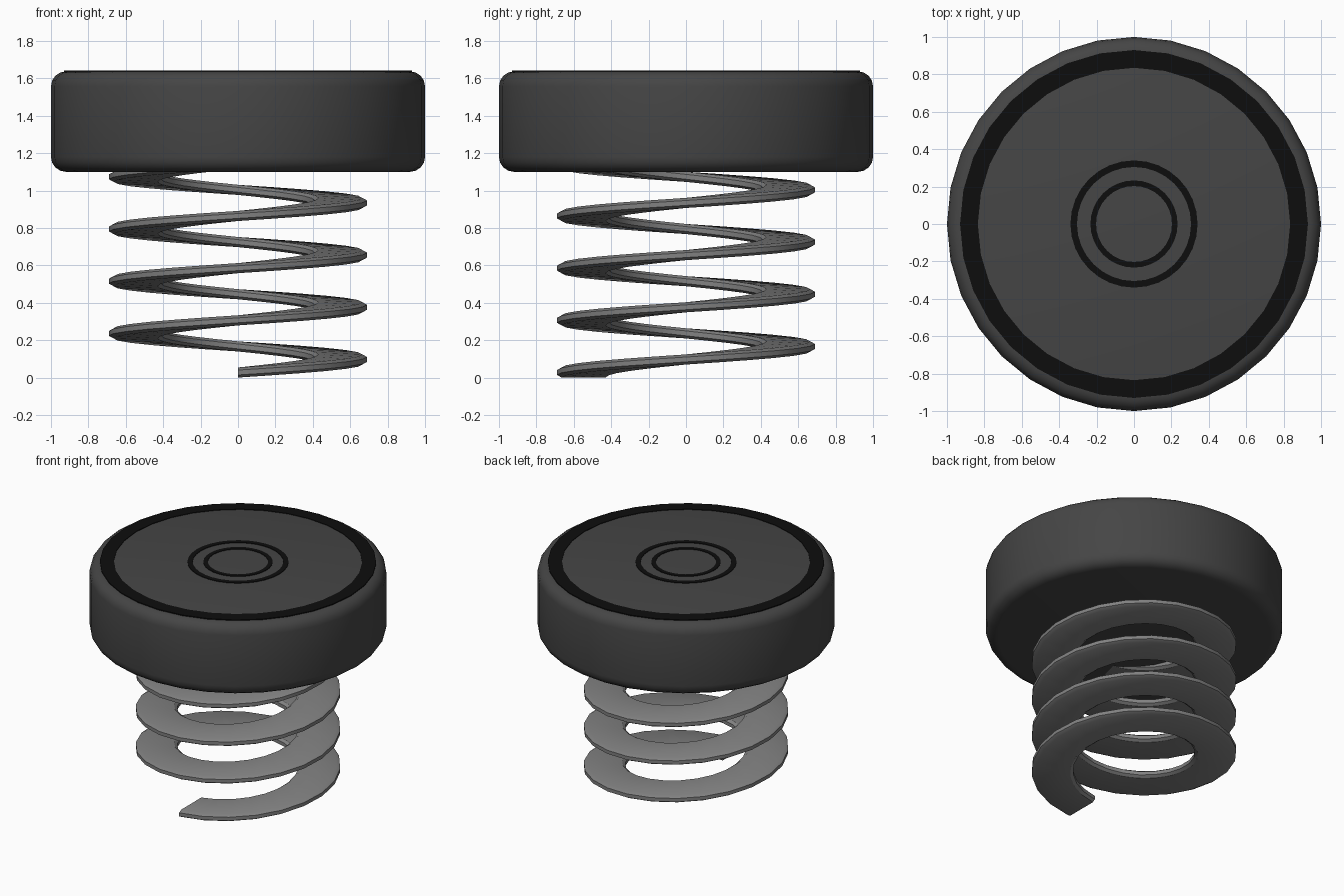
import bpy, bmesh
from math import sin, cos, pi, radians

if "Cube" in bpy.data.objects:
    bpy.data.objects.remove(bpy.data.objects["Cube"])

SIDES = 32


def material(name, v):
    m = bpy.data.materials.new(name)
    m.diffuse_color = (v, v, v, 1)
    m.use_nodes = True
    m.node_tree.nodes["Principled BSDF"].inputs["Base Color"].default_value = m.diffuse_color
    return m


def sweep(name, profile, mat, steps, turns=None, pitch=0.0):
    """Revolve a closed (r, z) profile; with turns it becomes a capped helix from the front."""
    bm = bmesh.new()
    count = steps if turns is None else int(steps * turns) + 1
    rows = []
    for i in range(count):
        a = -pi / 2 + 2 * pi * i / steps
        rows.append([bm.verts.new((r * cos(a), r * sin(a), z + pitch * i / steps))
                     for r, z in profile])
    n = len(profile)
    for i in range(count if turns is None else count - 1):
        a, b = rows[i], rows[(i + 1) % count]
        for j in range(n):
            k = (j + 1) % n
            bm.faces.new((a[j], b[j], b[k], a[k]))
    if turns is not None:
        bm.faces.new(rows[0])
        bm.faces.new(rows[-1])
    bmesh.ops.remove_doubles(bm, verts=bm.verts, dist=1e-5)
    bmesh.ops.recalc_face_normals(bm, faces=bm.faces)
    me = bpy.data.meshes.new(name)
    bm.to_mesh(me)
    bm.free()
    me.materials.append(mat)
    ob = bpy.data.objects.new(name, me)
    bpy.context.collection.objects.link(ob)
    bpy.ops.object.select_all(action='DESELECT')
    ob.select_set(True)
    bpy.context.view_layer.objects.active = ob
    bpy.ops.object.shade_smooth_by_angle(angle=radians(30))
    return ob


dark = material("dark_grey", 0.06)
black = material("black", 0.004)
steel = material("steel", 0.22)

# Rounded cap
B, T, R = 1.10, 1.637, 0.08
arc = [i * pi / 8 for i in range(5)]
cap = [(0, B)]
cap += [(1 - R + R * sin(a), B + R - R * cos(a)) for a in arc]
cap += [(1 - R + R * cos(a), T - R + R * sin(a)) for a in arc]
cap += [(0, T)]
sweep("cap", cap, dark, SIDES)

# Thin black rings on the cap top
for name, r0, r1 in (("rim_ring", 0.835, 0.93),
                     ("outer_ring", 0.305, 0.34),
                     ("inner_ring", 0.203, 0.233)):
    sweep(name, [(r0, T - 0.01), (r1, T - 0.01), (r1, T + 0.004), (r0, T + 0.004)],
          black, SIDES)

# Flat coil spring with chamfered edges
h, c = 0.027, 0.014
zc = 0.027
coil = [(0.41, zc - h + c), (0.43, zc - h), (0.665, zc - h), (0.69, zc - h + c),
        (0.69, zc + h - c), (0.665, zc + h), (0.43, zc + h), (0.41, zc + h - c)]
sweep("spring", coil, steel, 24, turns=4, pitch=0.279)
